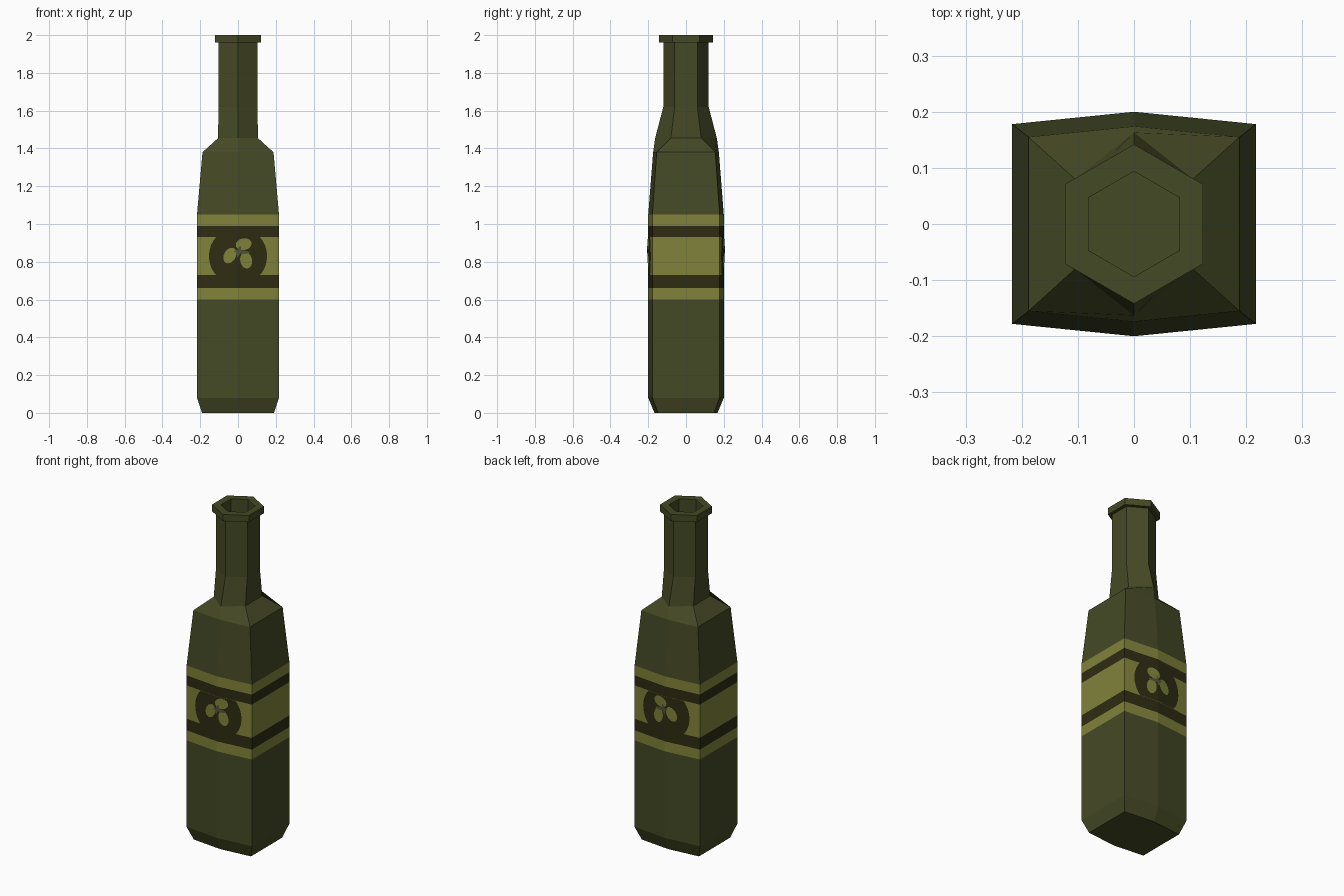
import bpy, bmesh, math
from mathutils import Vector

if "Cube" in bpy.data.objects:
    bpy.data.objects.remove(bpy.data.objects["Cube"])


def material(name, r, g, b):
    m = bpy.data.materials.new(name)
    m.diffuse_color = (r, g, b, 1)
    m.use_nodes = True
    m.node_tree.nodes["Principled BSDF"].inputs["Base Color"].default_value = m.diffuse_color
    return m


GLASS = material("olive_glass", 0.060, 0.068, 0.0185)
LIGHT = material("label_yellow_green", 0.220, 0.225, 0.041)
DARK = material("label_dark_brown", 0.028, 0.025, 0.006)
STEM = material("stem_grey_green", 0.085, 0.088, 0.043)


def finish(bm, name, mats):
    me = bpy.data.meshes.new(name)
    bm.to_mesh(me)
    bm.free()
    for m in mats:
        me.materials.append(m)
    ob = bpy.data.objects.new(name, me)
    bpy.context.collection.objects.link(ob)
    return ob


def loft(name, rings, mats, rule):
    """Six-sided loft; each ring is (z, half width, corner y, middle y)."""
    bm = bmesh.new()
    loops = []
    for z, hx, cy, my in rings:
        pts = [(hx, -cy), (hx, cy), (0, my), (-hx, cy), (-hx, -cy), (0, -my)]
        loops.append([bm.verts.new((x, y, z)) for x, y in pts])
    for a, b in zip(loops, loops[1:]):
        for i in range(6):
            j = (i + 1) % 6
            bm.faces.new((a[i], a[j], b[j], b[i]))
    bm.faces.new(loops[0][::-1])
    bm.faces.new(loops[-1])
    for f in bm.faces:
        f.material_index = rule(f.calc_center_median().z)
    return finish(bm, name, mats)


# Bottle: base chamfer, label bands, tapering shoulder, neck, lip and mouth
BODY = (0.217, 0.178, 0.20)
BANDS = [0.60, 0.66, 0.73, 0.93, 0.99, 1.05]


def band_colour(z):
    if z < BANDS[0] or z > BANDS[-1]:
        return 0
    return 2 if 0.66 < z < 0.73 or 0.93 < z < 0.99 else 1


rings = [(0, 0.19, 0.148, 0.167), (0.08, *BODY)]
rings += [(z, *BODY) for z in BANDS]
rings += [
    (1.38, 0.188, 0.155, 0.174),
    (1.455, 0.105, 0.08, 0.163),
    (1.62, 0.104, 0.06, 0.12),
    (1.96, 0.104, 0.06, 0.12),
    (1.96, 0.123, 0.071, 0.142),
    (2.00, 0.123, 0.071, 0.142),
    (2.00, 0.081, 0.047, 0.094),
    (1.87, 0.081, 0.047, 0.094),
]
loft("bottle", rings, [GLASS, LIGHT, DARK], band_colour)


def plate(name, x, z, rx, rz, tilt, lift, mat, side, clip=None):
    """Elliptical decal folded over the centre ridge of the front or back."""
    bm = bmesh.new()
    t = math.radians(tilt)
    vs = []
    for i in range(32):
        a = math.tau * i / 32
        u, v = rx * math.cos(a), rz * math.sin(a)
        vs.append(bm.verts.new((x + u * math.cos(t) - v * math.sin(t), 0,
                                z + u * math.sin(t) + v * math.cos(t))))
    bm.faces.new(vs)
    cuts = [((0, 0, 0), (1, 0, 0), False)]
    if clip:
        cuts += [((0, 0, clip[0]), (0, 0, -1), True),
                 ((0, 0, clip[1]), (0, 0, 1), True)]
    for co, no, clear in cuts:
        bmesh.ops.bisect_plane(bm, geom=bm.verts[:] + bm.edges[:] + bm.faces[:],
                               plane_co=Vector(co), plane_no=Vector(no),
                               clear_outer=clear)
    slope = (BODY[2] - BODY[1]) / BODY[0]
    for v in bm.verts:
        v.co.y = side * (BODY[2] - abs(v.co.x) * slope + lift)
    bm.normal_update()
    flip = [f for f in bm.faces if f.normal.y * side < 0]
    if flip:
        bmesh.ops.reverse_faces(bm, faces=flip)
    finish(bm, name, [mat])


# Label emblem: dark disc with three fruits and a stem, mirrored to the back
for side, where in ((-1, "front"), (1, "back")):
    plate(where + "_disc", 0, 0.83, 0.154, 0.154, 0, 0.002, DARK, side, (0.73, 0.93))
    plate(where + "_fruit_top", 0.03, 0.893, 0.042, 0.031, 10, 0.004, LIGHT, side)
    plate(where + "_fruit_left", -0.043, 0.833, 0.031, 0.044, -30, 0.004, LIGHT, side)
    plate(where + "_fruit_right", 0.043, 0.808, 0.031, 0.044, 10, 0.004, LIGHT, side)
    plate(where + "_stem_a", 0.02, 0.852, 0.042, 0.009, -5, 0.006, STEM, side)
    plate(where + "_stem_b", 0.005, 0.855, 0.008, 0.03, -15, 0.0065, STEM, side)
